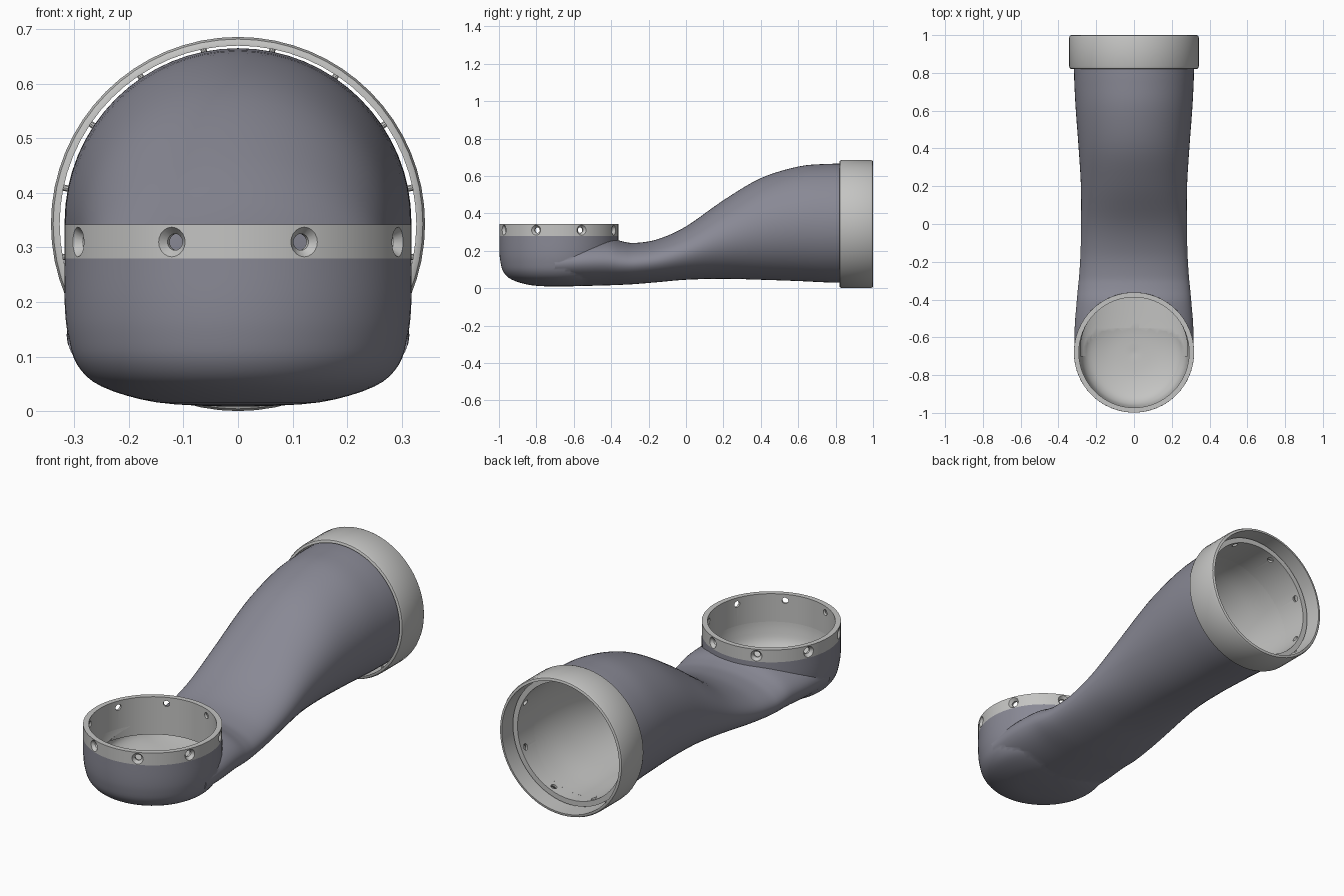
import bpy
import bmesh
from math import cos, sin, pi, radians
from mathutils import Matrix, Vector

cube = bpy.data.objects.get("Cube")
if cube:
    bpy.data.objects.remove(cube, do_unlink=True)


def material(name, color):
    mat = bpy.data.materials.new(name)
    mat.use_nodes = True
    mat.diffuse_color = color
    mat.node_tree.nodes["Principled BSDF"].inputs["Base Color"].default_value = color
    return mat


SHELL = material("slate grey", (0.25, 0.25, 0.3, 1))
METAL = material("light grey", (0.55, 0.55, 0.54, 1))
SEGMENTS = 64


def loft(name, rings, slot=0, closed=False, matrix=Matrix()):
    """Skin a series of rings; join the last to the first, or cap both ends."""
    bm = bmesh.new()
    loops = [[bm.verts.new(matrix @ Vector(p)) for p in ring] for ring in rings]
    pairs = list(zip(loops, loops[1:]))
    if closed:
        pairs.append((loops[-1], loops[0]))
    else:
        bm.faces.new(loops[0])
        bm.faces.new(loops[-1])
    for a, b in pairs:
        n = len(a)
        for i in range(n):
            j = (i + 1) % n
            bm.faces.new((a[i], a[j], b[j], b[i]))
    bmesh.ops.recalc_face_normals(bm, faces=bm.faces)
    for face in bm.faces:
        face.material_index = slot
    mesh = bpy.data.meshes.new(name)
    bm.to_mesh(mesh)
    bm.free()
    mesh.materials.append(SHELL)
    mesh.materials.append(METAL)
    obj = bpy.data.objects.new(name, mesh)
    bpy.context.collection.objects.link(obj)
    return obj


def circle(radius, z, n=SEGMENTS):
    return [(radius * cos(2 * pi * i / n), radius * sin(2 * pi * i / n), z)
            for i in range(n)]


def lathe(name, profile, n=SEGMENTS, **options):
    return loft(name, [circle(r, z, n) for r, z in profile], **options)


def smooth_path(rows, steps):
    """Catmull-Rom interpolation through rows of values."""
    rows = [Vector(r) for r in rows]
    ext = [rows[0]] + rows + [rows[-1]]
    out = []
    for a, b, c, d in zip(ext, ext[1:], ext[2:], ext[3:]):
        for k in range(steps):
            t = k / steps
            out.append(b + (c - a) * (t / 2)
                       + (a * 2 - b * 5 + c * 4 - d) * (t * t / 2)
                       + (b * 3 - a - c * 3 + d) * (t ** 3 / 2))
    return out + [rows[-1]]


def activate(obj):
    bpy.ops.object.select_all(action='DESELECT')
    obj.select_set(True)
    bpy.context.view_layer.objects.active = obj


def combine(obj, tool, operation):
    activate(obj)
    mod = obj.modifiers.new("boolean", 'BOOLEAN')
    mod.operation, mod.solver, mod.object = operation, 'EXACT', tool
    bpy.ops.object.modifier_apply(modifier=mod.name)
    bpy.data.objects.remove(tool, do_unlink=True)


def finish(obj):
    activate(obj)
    bpy.ops.object.shade_smooth_by_angle(angle=radians(35))


# Duct stations: y, bottom z, top z, half width
stations = [
    (-0.70, 0.012, 0.25, 0.312),
    (-0.55, 0.012, 0.27, 0.314),
    (-0.42, 0.015, 0.272, 0.304),
    (-0.34, 0.018, 0.25, 0.297),
    (-0.27, 0.022, 0.242, 0.29),
    (-0.15, 0.032, 0.262, 0.283),
    (0, 0.045, 0.33, 0.28),
    (0.2, 0.05, 0.47, 0.281),
    (0.4, 0.045, 0.588, 0.293),
    (0.6, 0.038, 0.65, 0.308),
    (0.75, 0.031, 0.664, 0.316),
    (0.861, 0.029, 0.665, 0.318),
]
WALL = 0.025


def duct(name, inset=0, extra=0, slot=0):
    rings = []
    path = smooth_path(stations, 5)
    path[-1].x += extra
    for y, low, high, half in path:
        mid, tall, wide = (low + high) / 2, (high - low) / 2 - inset, half - inset
        rings.append([(x * wide, y, mid + z * tall) for x, z, _ in circle(1, 0)])
    return loft(name, rings, slot)


# Round cup under the upward opening: radius, z
cup_profile = [(0.02, 0.008), (0.15, 0.016), (0.25, 0.045), (0.295, 0.085),
               (0.312, 0.14), (0.318, 0.2), (0.318, 0.28)]
CUP = Matrix.Translation((0, -0.68, 0))
cup_curve = smooth_path(cup_profile, 4)
body = lathe("duct_body", cup_curve, matrix=CUP)
combine(body, duct("duct"), 'UNION')

# Hollow the body, leaving light inner walls
hollow = [(max(r - WALL, 0.01), z + 0.02) for r, z in cup_curve]
hollow[-1] = (hollow[-1][0], 0.4)
combine(body, lathe("cup_hollow", hollow, slot=1, matrix=CUP), 'DIFFERENCE')
combine(body, duct("duct_hollow", WALL, 0.1, 1), 'DIFFERENCE')
finish(body)


# Sleeve fitting with eight countersunk screw holes, top edge at local z = 0
def sleeve(name, matrix):
    profile = [(0.292, 0), (0.318, 0), (0.318, -0.064), (0.302, -0.064),
               (0.302, -0.19), (0.292, -0.19)]
    obj = lathe(name, profile, slot=1, closed=True, matrix=matrix)
    hole = [(0.015, 0.25), (0.015, 0.302), (0.032, 0.324)]
    for k in range(8):
        turn = Matrix.Rotation(radians(22.5 + 45 * k), 4, 'Z')
        aim = Matrix.Translation((0, 0, -0.032)) @ turn @ Matrix.Rotation(pi / 2, 4, 'Y')
        combine(obj, lathe("hole", hole, 20, slot=1, matrix=matrix @ aim), 'DIFFERENCE')
    finish(obj)


REAR = Matrix.Translation((0, 0.925, 0.346)) @ Matrix.Rotation(-pi / 2, 4, 'X')
sleeve("front_sleeve", CUP @ Matrix.Translation((0, 0, 0.342)))
sleeve("rear_sleeve", REAR)

# Loose outer collar around the rear sleeve
COLLAR = Matrix.Translation((0, 0, 0.343)) @ Matrix.Rotation(-pi / 2, 4, 'X')
collar = lathe("rear_collar", [
    (0.327, 0.82), (0.332, 0.82), (0.339, 0.824), (0.343, 0.835),
    (0.343, 0.988), (0.339, 0.997), (0.332, 1), (0.327, 1)],
    slot=1, closed=True, matrix=COLLAR)
finish(collar)

# Small spacer pins bridging the collar gap
for k in range(16):
    spin = Matrix.Rotation(radians(22.5 * k + 11.25), 4, 'Z')
    aim = Matrix.Translation((0, 0, -0.032)) @ spin @ Matrix.Rotation(pi / 2, 4, 'Y')
    pin = lathe("spacer_pin", [(0.006, 0.31), (0.006, 0.333)], 10, slot=1,
                matrix=REAR @ aim)
    finish(pin)
